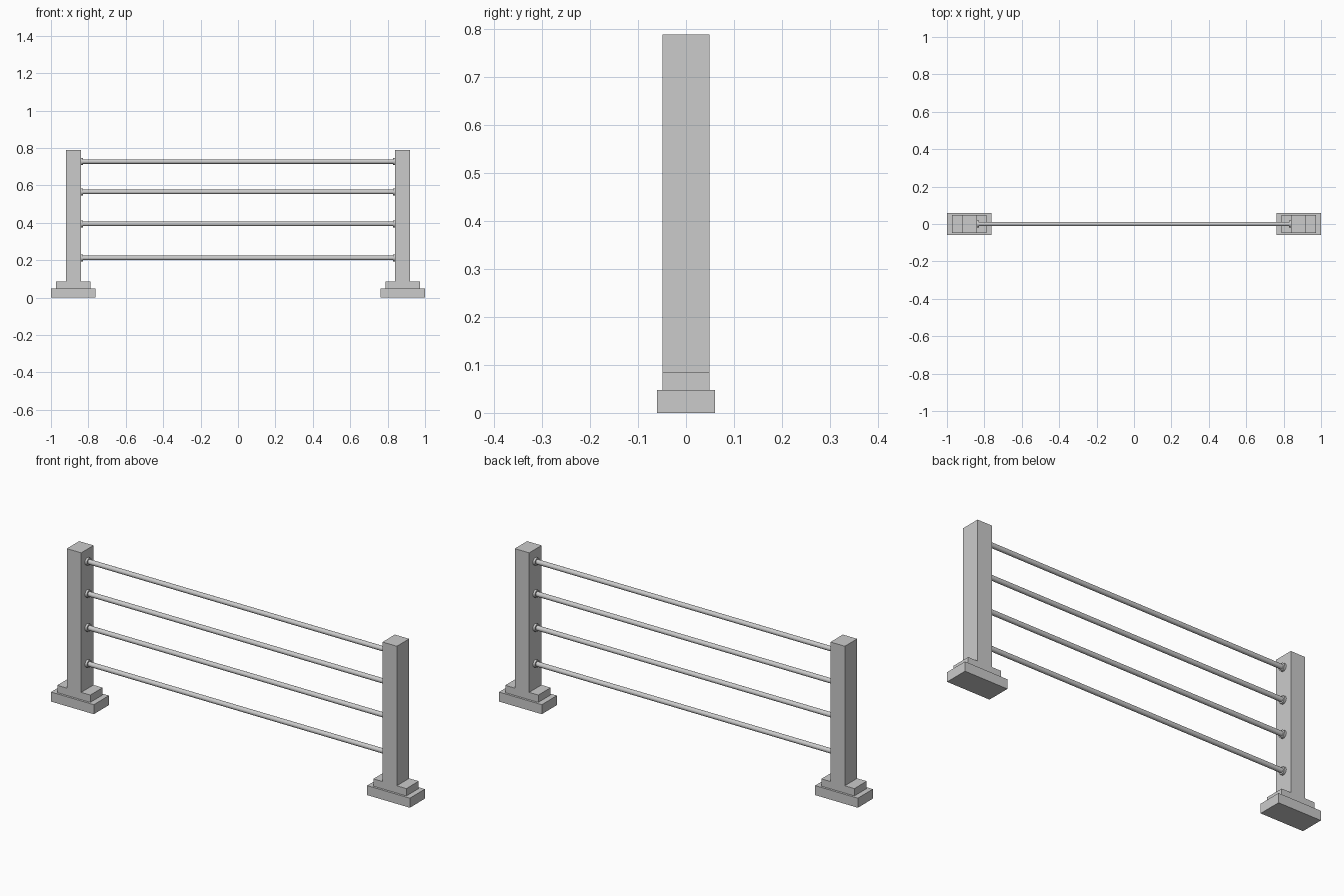
import bpy
import math

if "Cube" in bpy.data.objects:
    bpy.data.objects.remove(bpy.data.objects["Cube"])


def box(name, x0, x1, half_y, z0, z1):
    bpy.ops.mesh.primitive_cube_add(size=1, location=((x0 + x1) / 2, 0, (z0 + z1) / 2))
    ob = bpy.context.object
    ob.name = name
    ob.scale = (x1 - x0, 2 * half_y, z1 - z0)
    bpy.ops.object.transform_apply(location=True, rotation=False, scale=True)
    return ob


def rod(name, x0, x1, z, radius):
    bpy.ops.mesh.primitive_cylinder_add(vertices=24, radius=radius, depth=x1 - x0,
                                        location=((x0 + x1) / 2, 0, z),
                                        rotation=(0, math.pi / 2, 0))
    ob = bpy.context.object
    ob.name = name
    bpy.ops.object.transform_apply(location=True, rotation=True, scale=True)
    bpy.ops.object.shade_smooth_by_angle(angle=math.radians(40))
    return ob


def mirror_x(ob):
    ob.modifiers.new("mirror", 'MIRROR').use_axis = (True, False, False)


# Posts with stepped footings, mirrored to the other end
mirror_x(box("footing", -1.0, -0.762, 0.06, 0.0, 0.048))
mirror_x(box("footing_step", -0.973, -0.789, 0.049, 0.048, 0.085))
mirror_x(box("post", -0.92, -0.84, 0.049, 0.085, 0.788))

# Horizontal rails with a collar at each post
for i, z in enumerate((0.212, 0.394, 0.565, 0.727), 1):
    rod(f"rail_{i}", -0.84, 0.84, z, 0.012)
    mirror_x(rod(f"rail_collar_{i}", -0.841, -0.829, z, 0.019))
